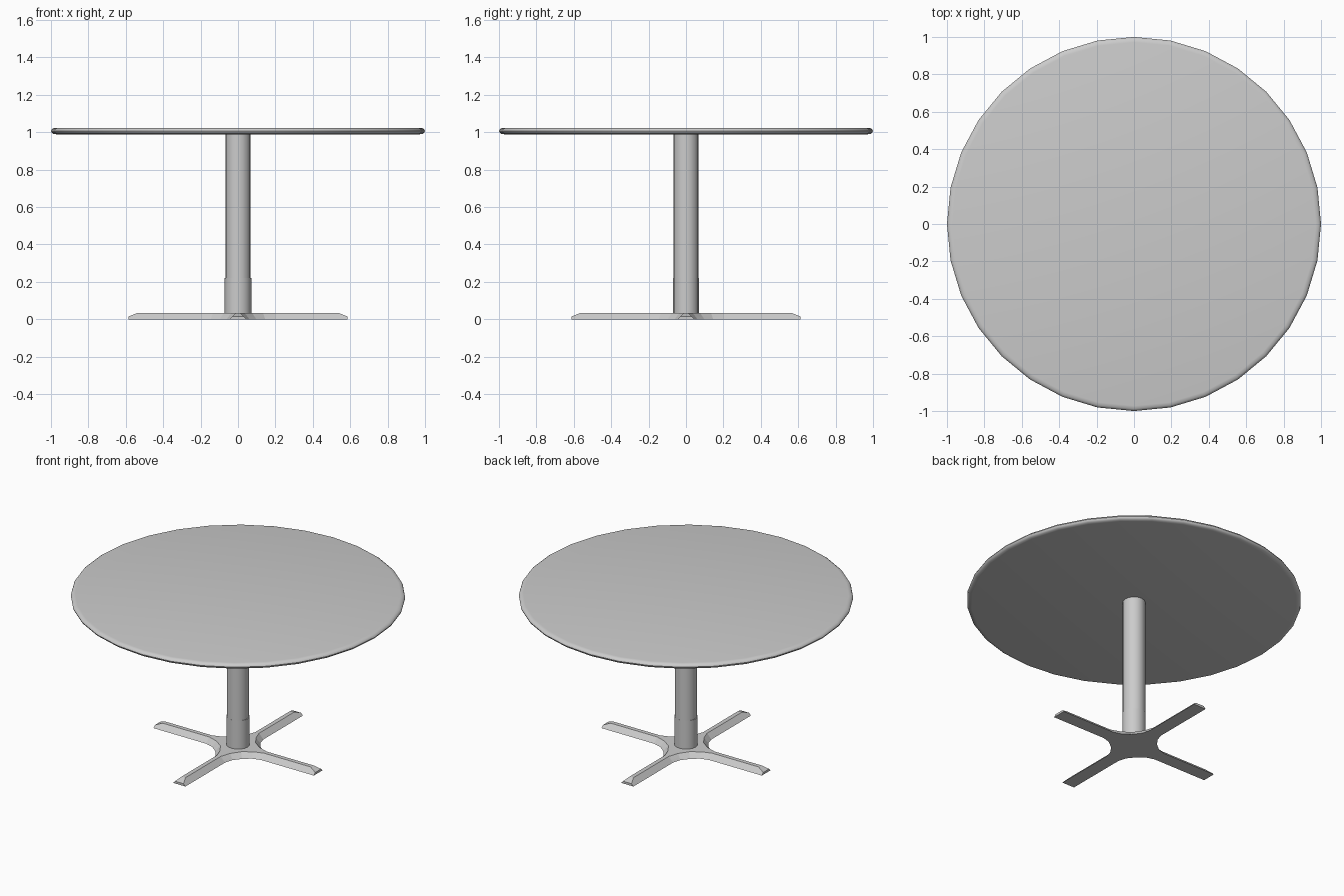
import bpy, bmesh, math

if "Cube" in bpy.data.objects:
    bpy.data.objects.remove(bpy.data.objects["Cube"])


def make_object(name, bm, smooth=None):
    bmesh.ops.recalc_face_normals(bm, faces=bm.faces)
    mesh = bpy.data.meshes.new(name)
    bm.to_mesh(mesh)
    bm.free()
    obj = bpy.data.objects.new(name, mesh)
    bpy.context.collection.objects.link(obj)
    if smooth:
        bpy.ops.object.select_all(action='DESELECT')
        obj.select_set(True)
        bpy.context.view_layer.objects.active = obj
        bpy.ops.object.shade_smooth_by_angle(angle=math.radians(smooth))
    return obj


def loft(bm, rings):
    """Bridge closed rings of points in order and cap both ends."""
    loops = [[bm.verts.new(p) for p in ring] for ring in rings]
    n = len(loops[0])
    for a, b in zip(loops, loops[1:]):
        for i in range(n):
            j = (i + 1) % n
            bm.faces.new((a[i], a[j], b[j], b[i]))
    bm.faces.new(loops[0][::-1])
    bm.faces.new(loops[-1])


def lathe(name, profile, sides, x_scale=1.0):
    bm = bmesh.new()
    angles = [2 * math.pi * i / sides for i in range(sides)]
    loft(bm, [[(r * x_scale * math.cos(a), r * math.sin(a), z) for a in angles]
              for r, z in profile])
    return make_object(name, bm, 40)


# Round top with a softly rounded rim
lathe("table_top", [(0.972, 0.989), (0.988, 0.992), (0.997, 0.999), (1.0, 1.007),
                    (0.997, 1.014), (0.988, 1.021), (0.972, 1.024)], 32)

# Column and the slightly wider sleeve at its foot
lathe("column", [(0.068, 0.03), (0.068, 0.992)], 16)
lathe("column_sleeve", [(0.0685, 0.03), (0.0685, 0.22)], 16, 1.04)


# Four-legged base: one leg's outline repeated around the hub
def base_ring(half_width, tip_inset, neck, shoulder, corner, z):
    ring = []
    for k in range(4):
        length = (0.585 if k % 2 == 0 else 0.612) - tip_inset
        leg = [(neck[0], -neck[1]), (shoulder[0], -shoulder[1]), (length, -half_width),
               (length, half_width), shoulder, neck, (corner, corner)]
        c, s = [(1, 0), (0, 1), (-1, 0), (0, -1)][k]
        ring += [(c * x - s * y, s * x + c * y, z) for x, y in leg]
    return ring


bm = bmesh.new()
loft(bm, [
    base_ring(0.045, 0.0, (0.145, 0.061), (0.20, 0.045), 0.098, 0.0),
    base_ring(0.031, 0.0, (0.140, 0.050), (0.20, 0.031), 0.088, 0.015),
    base_ring(0.014, 0.045, (0.134, 0.036), (0.20, 0.014), 0.076, 0.033),
])
make_object("base_legs", bm)
